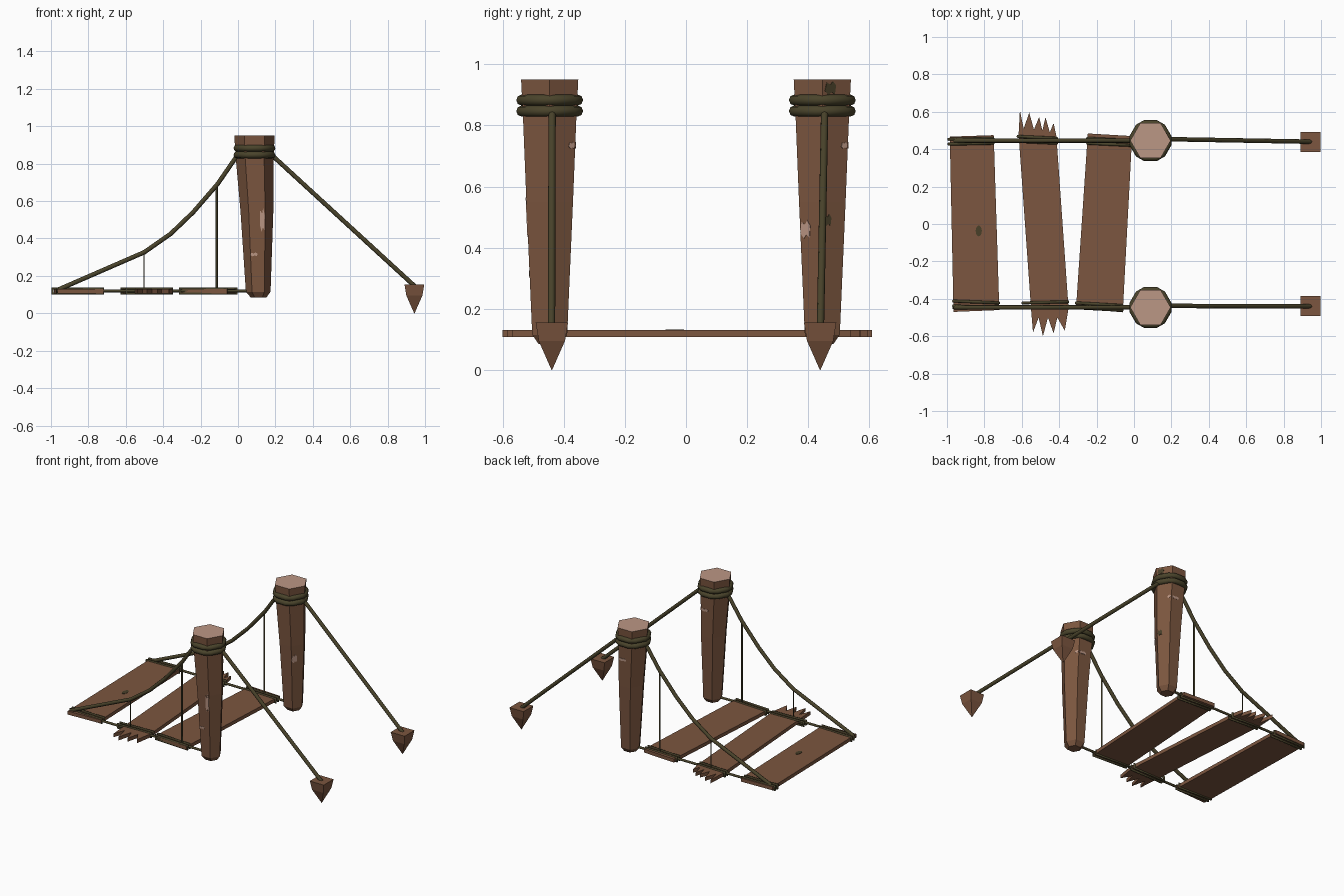
import bpy, bmesh, math
from mathutils import Vector

if "Cube" in bpy.data.objects:
    bpy.data.objects.remove(bpy.data.objects["Cube"])


def mat(name, r, g, b):
    m = bpy.data.materials.new(name)
    m.diffuse_color = (r, g, b, 1)
    m.use_nodes = True
    m.node_tree.nodes["Principled BSDF"].inputs["Base Color"].default_value = m.diffuse_color
    return m


WOOD = mat("brown wood", 0.20, 0.093, 0.05)
CUT = mat("pale cut wood", 0.50, 0.31, 0.235)
ROPE = mat("olive rope", 0.068, 0.057, 0.024)
MOSS = mat("dark moss", 0.065, 0.05, 0.022)


def finish(bm, name, mats):
    bmesh.ops.recalc_face_normals(bm, faces=bm.faces)
    me = bpy.data.meshes.new(name)
    bm.to_mesh(me)
    bm.free()
    for m in mats:
        me.materials.append(m)
    ob = bpy.data.objects.new(name, me)
    bpy.context.collection.objects.link(ob)
    return ob


def loft(bm, rings):
    """Skin equal-length point rings and cap both ends; returns the last cap."""
    vs = [[bm.verts.new(p) for p in ring] for ring in rings]
    n = len(vs[0])
    for a, b in zip(vs, vs[1:]):
        for i in range(n):
            j = (i + 1) % n
            bm.faces.new((a[i], a[j], b[j], b[i]))
    bm.faces.new(vs[0][::-1])
    return bm.faces.new(vs[-1])


def rope(name, pts, radius, closed=False):
    cu = bpy.data.curves.new(name, 'CURVE')
    cu.dimensions = '3D'
    cu.bevel_depth = radius
    cu.bevel_resolution = 2
    cu.use_fill_caps = True
    sp = cu.splines.new('POLY')
    sp.points.add(len(pts) - 1)
    for p, co in zip(sp.points, pts):
        p.co = (*co, 1)
    sp.use_cyclic_u = closed
    cu.materials.append(ROPE)
    ob = bpy.data.objects.new(name, cu)
    bpy.context.collection.objects.link(ob)
    bpy.ops.object.select_all(action='DESELECT')
    ob.select_set(True)
    bpy.context.view_layer.objects.active = ob
    bpy.ops.object.convert(target='MESH')


# Post profile: height, centre x, corner radius
POST = [(0.085, 0.11, 0.042), (0.115, 0.108, 0.066), (0.55, 0.101, 0.088),
        (0.83, 0.089, 0.101), (0.95, 0.088, 0.108)]
POST_Y = 0.446


def post_at(z):
    for a, b in zip(POST, POST[1:]):
        if z <= b[0]:
            t = (z - a[0]) / (b[0] - a[0])
            return a[1] + t * (b[1] - a[1]), a[2] + t * (b[2] - a[2])
    return POST[-1][1:]


def patch(name, y, ang, u, z, w, h, m):
    """Thin ragged plate lying on one face of a post."""
    a = math.radians(ang)
    shape = [(-.5, -.2), (-.15, -.5), (.1, -.3), (.4, -.45), (.5, .2), (.2, .5), (0, .25), (-.35, .4)]

    def ring(off):
        out = []
        for su, sz in shape:
            zz = z + sz * h
            cx, r = post_at(zz)
            d, uu = r * math.cos(math.pi / 6) + off, u + su * w
            out.append((cx + d * math.cos(a) - uu * math.sin(a),
                        y + d * math.sin(a) + uu * math.cos(a), zz))
        return out
    bm = bmesh.new()
    loft(bm, [ring(-0.003), ring(0.002)])
    finish(bm, name, [m])


for s, side in ((-1, "front"), (1, "back")):
    y = s * POST_Y
    # hexagonal post with pale cut top
    bm = bmesh.new()
    top = loft(bm, [[(cx + r * math.cos(k * math.pi / 3), y + r * math.sin(k * math.pi / 3), z)
                     for k in range(6)] for z, cx, r in POST])
    top.material_index = 1
    finish(bm, side + "_post", [WOOD, CUT])
    # rope rings round the post head
    for i, z in enumerate((0.847, 0.883)):
        pts = []
        for k in range(6):
            for d in (-12, 12):
                t = math.radians(60 * k + d)
                pts.append((0.088 + 0.0967 * math.cos(t), y + 0.0967 * math.sin(t), z))
        rope(f"{side}_post_ring_{i}", pts, 0.018, True)
    # hand rope, guy rope, deck rope and hangers
    rope(side + "_hand_rope", [(0.02, y, 0.86), (-0.01, y, 0.835), (-0.11, y, 0.69), (-0.24, y, 0.54),
                               (-0.36, y, 0.425), (-0.50, y, 0.327), (-0.96, y * 1.0, 0.127)], 0.012)
    rope(side + "_guy_rope", [(0.16, y + 0.008, 0.865), (0.945, s * 0.44, 0.145)], 0.012)
    rope(side + "_deck_rope", [(-0.97, y, 0.12), (0.09, y, 0.12)], 0.008)
    rope(side + "_hanger_long", [(-0.113, y, 0.12), (-0.113, y, 0.69)], 0.006)
    rope(side + "_hanger_short", [(-0.503, y, 0.12), (-0.503, y, 0.328)], 0.003)
    # ground stake
    bm = bmesh.new()
    loft(bm, [[(0.943 + i * h, s * 0.439 + j * h, z) for i, j in ((-1, -1), (1, -1), (1, 1), (-1, 1))]
              for z, h in ((0.0, 0.001), (0.095, 0.043), (0.155, 0.053))])
    finish(bm, side + "_stake", [WOOD])
    # chips near the head of the post
    patch(side + "_chip_back", y, 90, -0.018, 0.735, 0.055, 0.022, CUT)
    patch(side + "_chip_side", y, 30, 0.034, 0.735, 0.022, 0.022, CUT)

# further chips and moss on the posts
patch("front_chip_tall", -POST_Y, -90, 0.028, 0.50, 0.028, 0.13, CUT)
patch("front_chip_low", -POST_Y, -90, -0.02, 0.315, 0.04, 0.02, CUT)
patch("back_chip_mid", POST_Y, -30, -0.022, 0.46, 0.038, 0.06, CUT)
patch("back_moss_top", POST_Y, 30, -0.023, 0.922, 0.042, 0.045, MOSS)
patch("back_moss_mid", POST_Y, 30, -0.024, 0.49, 0.03, 0.04, MOSS)

# deck planks as outlines, the middle one splintered at both ends
PLANKS = [
    [(-0.965, -0.47), (-0.72, -0.46), (-0.75, 0.475), (-0.985, 0.467)],
    [(-0.55, -0.46), (-0.54, -0.58), (-0.51, -0.50), (-0.487, -0.60), (-0.46, -0.50), (-0.43, -0.585),
     (-0.41, -0.50), (-0.37, -0.57), (-0.35, -0.45), (-0.415, 0.47), (-0.43, 0.54), (-0.45, 0.49),
     (-0.473, 0.57), (-0.49, 0.50), (-0.507, 0.572), (-0.535, 0.505), (-0.56, 0.595), (-0.59, 0.51),
     (-0.61, 0.608), (-0.617, 0.48)],
    [(-0.31, -0.45), (-0.06, -0.472), (-0.01, 0.47), (-0.247, 0.484)],
]
for i, outline in enumerate(PLANKS):
    bm = bmesh.new()
    loft(bm, [[(x, y, z) for x, y in outline] for z in (0.107, 0.131)])
    finish(bm, f"plank_{i}", [WOOD])

# rope lashings looped round the plank ends: x start, x end, y, y slope
LASH = [(-0.992, -0.752, 0.44, 0.005), (-0.967, -0.722, -0.425, -0.01),
        (-0.622, -0.412, 0.455, -0.01), (-0.597, -0.352, -0.435, 0.006),
        (-0.25, -0.008, 0.445, -0.012), (-0.31, -0.062, -0.435, -0.014)]
for i, (x0, x1, y, dy) in enumerate(LASH):
    for j, off in enumerate((-0.013, 0.013)):
        ya, yb = y + off, y + off + dy
        rope(f"lashing_{i}_{j}", [(x0, ya, 0.106), (x1, yb, 0.106), (x1, yb, 0.132), (x0, ya, 0.132)],
             0.008, True)

# moss spot on the first plank
bm = bmesh.new()
loft(bm, [[(-0.83 + 0.017 * math.cos(k * math.pi / 4), -0.037 + 0.03 * math.sin(k * math.pi / 4), z)
           for k in range(8)] for z in (0.129, 0.133)])
finish(bm, "plank_moss", [MOSS])
